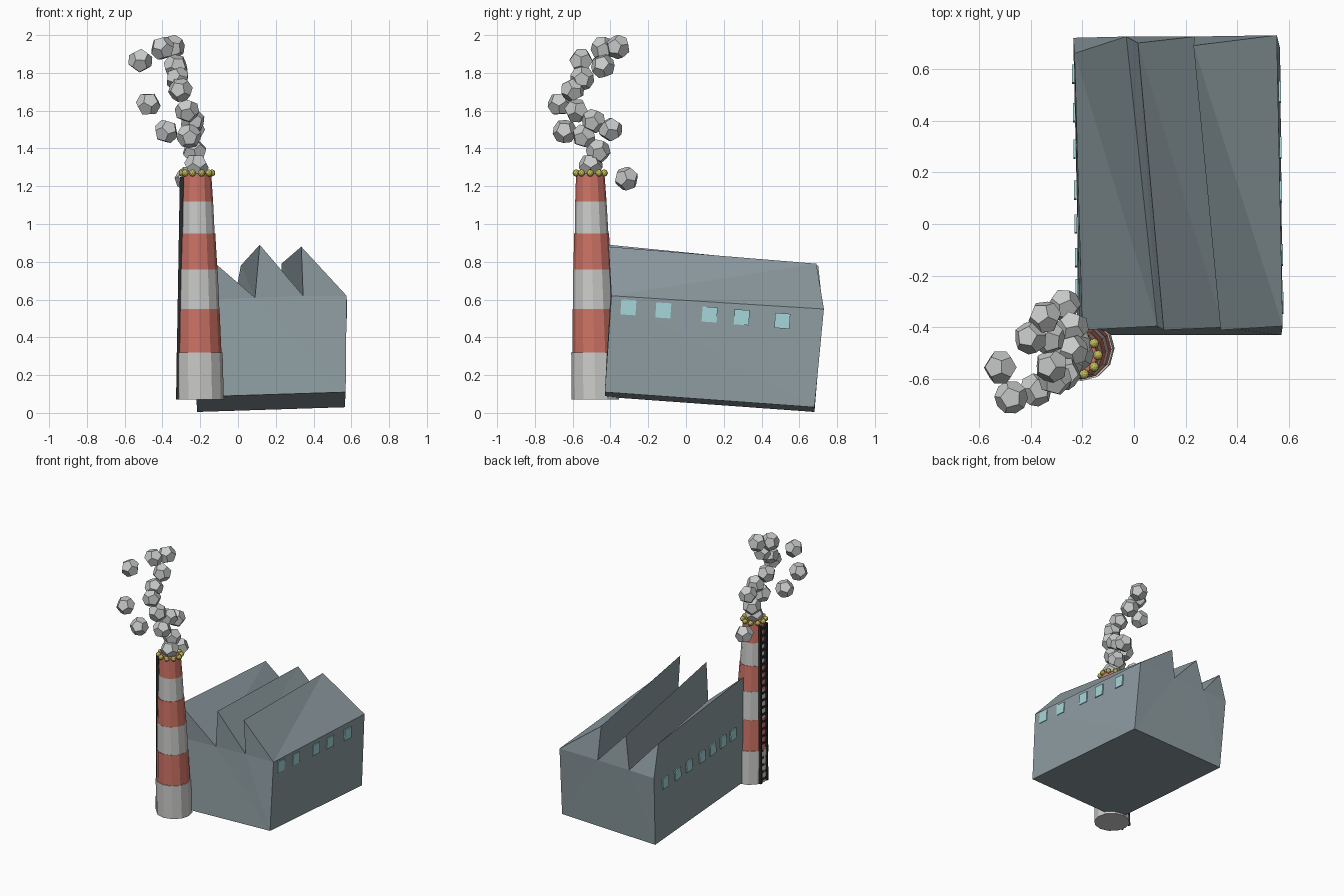
import bpy, bmesh, math
from mathutils import Vector, Matrix

if "Cube" in bpy.data.objects:
    bpy.data.objects.remove(bpy.data.objects["Cube"])


def material(name, r, g, b):
    m = bpy.data.materials.new(name)
    m.diffuse_color = (r, g, b, 1)
    m.use_nodes = True
    m.node_tree.nodes["Principled BSDF"].inputs["Base Color"].default_value = m.diffuse_color
    return m


WALL = material("blue_grey_wall", 0.27, 0.335, 0.36)
RED = material("brick_red", 0.61, 0.17, 0.13)
PALE = material("pale_grey", 0.60, 0.60, 0.59)
SMOKE = material("smoke_grey", 0.57, 0.59, 0.58)
GLASS = material("window_blue", 0.38, 0.68, 0.70)
BLACK = material("ladder_black", 0.025, 0.025, 0.028)
YELLOW = material("lamp_yellow", 0.55, 0.50, 0.10)


def finish(name, bm, mat):
    bmesh.ops.recalc_face_normals(bm, faces=bm.faces)
    me = bpy.data.meshes.new(name)
    bm.to_mesh(me)
    bm.free()
    me.materials.append(mat)
    ob = bpy.data.objects.new(name, me)
    bpy.context.collection.objects.link(ob)
    return ob


def add_box(bm, centre, size, tilt=None):
    m = Matrix.Translation(centre)
    if tilt:
        m = m @ tilt
    bmesh.ops.create_cube(bm, size=1, matrix=m @ Matrix.Diagonal((*size, 1)))


# Factory hall: leaning box with a three-tooth saw roof
front = [(-0.22, -0.43, 0.085), (0.57, -0.43, 0.11), (0.575, -0.395, 0.62),
         (0.335, -0.41, 0.88), (0.345, -0.40, 0.62), (0.115, -0.41, 0.89),
         (0.09, -0.395, 0.61), (-0.20, -0.41, 0.86), (-0.21, -0.395, 0.60)]
back = [(-0.217, 0.68, 0.005), (0.565, 0.68, 0.03), (0.552, 0.73, 0.55),
        (0.23, 0.69, 0.79), (0.235, 0.725, 0.545), (0.015, 0.70, 0.78),
        (-0.03, 0.725, 0.54), (-0.23, 0.66, 0.77), (-0.235, 0.72, 0.53)]
bm = bmesh.new()
rings = [[bm.verts.new(p) for p in side] for side in (front, back)]
for ring in rings:
    bm.faces.new([ring[i] for i in (0, 1, 2, 4, 6, 8)])
    for a, b, c in ((2, 3, 4), (4, 5, 6), (6, 7, 8)):
        bm.faces.new((ring[a], ring[b], ring[c]))
for i in range(9):
    j = (i + 1) % 9
    bm.faces.new((rings[0][i], rings[0][j], rings[1][j], rings[1][i]))
bmesh.ops.recalc_face_normals(bm, faces=bm.faces)
bmesh.ops.triangulate(bm, faces=bm.faces[:])
finish("factory_hall", bm, WALL)

# Windows along both side walls
tilt = Matrix.Rotation(math.radians(-4), 4, 'X')
bm = bmesh.new()
for y in (-0.305, -0.12, 0.125, 0.295, 0.51):
    add_box(bm, (0.575 - 0.012 * (y + 0.4), y, 0.532 - 0.088 * y), (0.009, 0.08, 0.08), tilt)
finish("right_windows", bm, GLASS)
bm = bmesh.new()
for y in (-0.25, -0.13, 0.0, 0.13, 0.29, 0.43, 0.58):
    add_box(bm, (-0.219 - 0.016 * (y + 0.4), y, 0.475 - 0.05 * y), (0.009, 0.07, 0.08), tilt)
finish("left_windows", bm, GLASS)


# Chimney: stepped, tapering bands in alternating colours
def axis(z):
    t = (z - 0.07) / 1.2
    return Vector((-0.20 - 0.017 * t, -0.48 - 0.027 * t, z))


bands = [(0.07, 0.32, 0.125, 0.122), (0.32, 0.55, 0.116, 0.109),
         (0.55, 0.76, 0.108, 0.102), (0.76, 0.95, 0.101, 0.092),
         (0.95, 1.12, 0.089, 0.083), (1.12, 1.27, 0.083, 0.075)]
for n, (z0, z1, r0, r1) in enumerate(bands):
    bm = bmesh.new()
    loops = []
    for z, r in ((z0, r0), (z1, r1)):
        c = axis(z)
        loops.append([bm.verts.new(c + Vector((r * math.cos(a), r * math.sin(a), 0)))
                      for a in (math.tau * k / 12 for k in range(12))])
    for k in range(12):
        j = (k + 1) % 12
        bm.faces.new((loops[0][k], loops[0][j], loops[1][j], loops[1][k]))
    bm.faces.new(loops[0])
    bm.faces.new(loops[1])
    finish(f"chimney_band_{n + 1}", bm, RED if n % 2 else PALE)

# Ladder on the left of the chimney
bm = bmesh.new()
foot, top = Vector((-0.318, -0.475, 0.07)), Vector((-0.298, -0.50, 1.25))
lean = (top - foot).to_track_quat('Z', 'X').to_matrix().to_4x4()
lean = Matrix.Rotation(0, 4, 'Z')
shear = Matrix.Identity(4)
shear[0][2] = (top.x - foot.x) / (top.z - foot.z)
shear[1][2] = (top.y - foot.y) / (top.z - foot.z)
for s in (-1, 1):
    add_box(bm, (foot + top) / 2 + Vector((0, 0.036 * s, 0)), (0.02, 0.016, 1.18), shear)
for k in range(22):
    add_box(bm, foot.lerp(top, (k + 0.5) / 22), (0.016, 0.07, 0.016))
finish("ladder", bm, BLACK)

# Ring of lamps round the chimney mouth
bm = bmesh.new()
for k in range(10):
    a = math.tau * k / 10
    p = axis(1.27) + Vector((0.078 * math.cos(a), 0.078 * math.sin(a), 0))
    bmesh.ops.create_icosphere(bm, subdivisions=2, radius=0.019, matrix=Matrix.Translation(p))
finish("chimney_lamps", bm, YELLOW)

# Smoke puffs: twelve-sided solids made from icosahedron face centres
ico = bmesh.new()
bmesh.ops.create_icosphere(ico, subdivisions=1, radius=1)
corners = [f.calc_center_median().normalized() for f in ico.faces]
ico.free()
puffs = [(-0.22, -0.505, 1.31), (-0.27, -0.315, 1.24), (-0.23, -0.465, 1.385),
         (-0.26, -0.54, 1.465), (-0.24, -0.40, 1.50), (-0.38, -0.642, 1.49),
         (-0.24, -0.49, 1.545), (-0.27, -0.58, 1.60), (-0.475, -0.67, 1.635),
         (-0.305, -0.60, 1.71), (-0.32, -0.55, 1.77), (-0.33, -0.44, 1.835),
         (-0.517, -0.555, 1.865), (-0.40, -0.44, 1.93), (-0.345, -0.36, 1.937)]
for n, p in enumerate(puffs):
    bm = bmesh.new()
    spin = Matrix.Rotation(0.7 * n, 3, 'Z') @ Matrix.Rotation(0.4 * n, 3, 'X')
    for c in corners:
        bm.verts.new(Vector(p) + spin @ c * 0.066)
    bmesh.ops.convex_hull(bm, input=bm.verts[:])
    bmesh.ops.dissolve_limit(bm, angle_limit=0.05, verts=bm.verts[:], edges=bm.edges[:])
    finish(f"smoke_puff_{n + 1}", bm, SMOKE)
